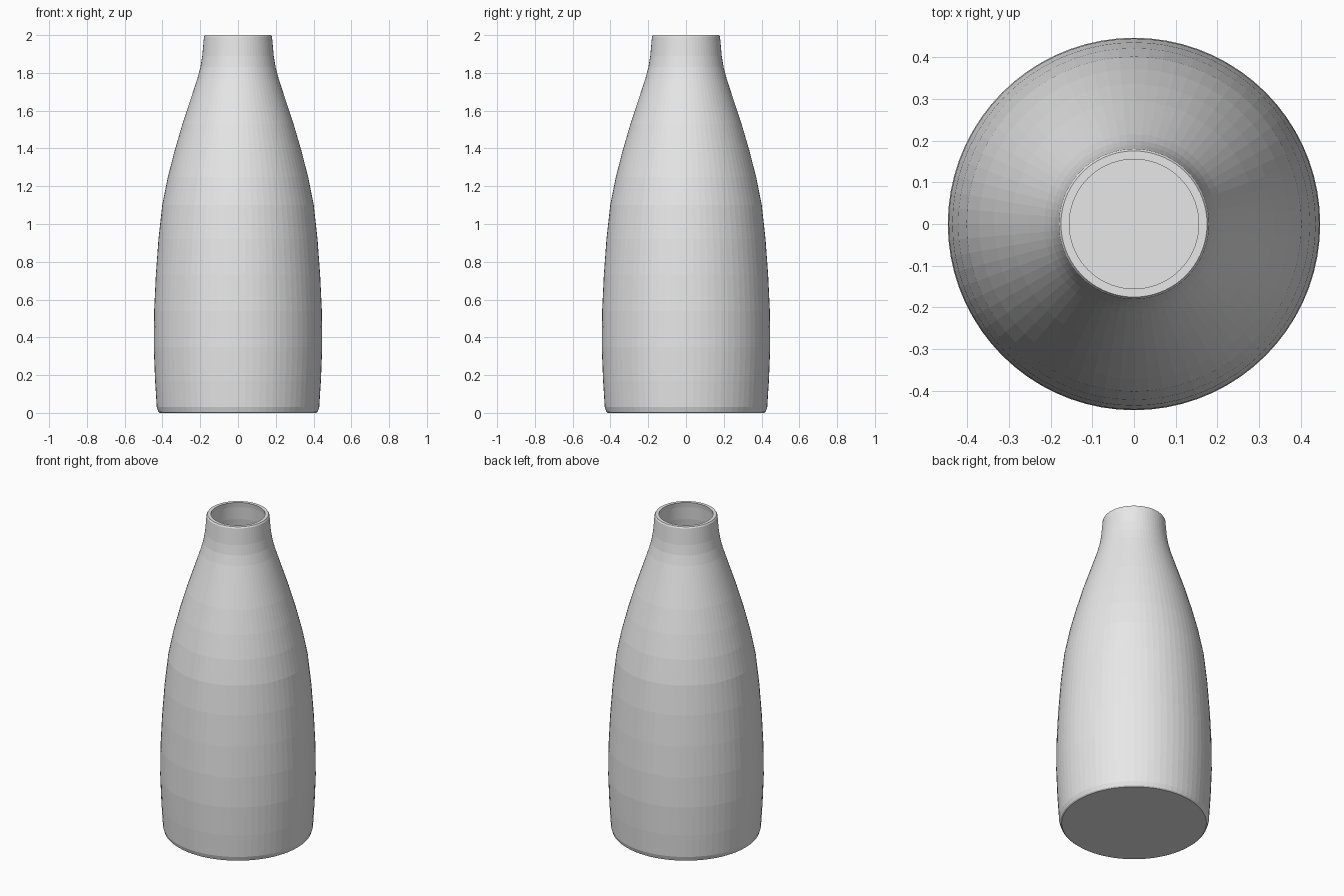
import bpy
import bmesh
from math import cos, sin, tau

cube = bpy.data.objects.get("Cube")
if cube:
    bpy.data.objects.remove(cube, do_unlink=True)

SIDES = 72
WALL = 0.022

grey = bpy.data.materials.new("light grey")
grey.use_nodes = True
colour = (0.8, 0.8, 0.8, 1)
grey.diffuse_color = colour
grey.node_tree.nodes["Principled BSDF"].inputs["Base Color"].default_value = colour

# Outer outline from base edge to lip, as (radius, height)
outer = [(0.415, 0), (0.422, 0.006), (0.43, 0.03), (0.439, 0.17), (0.446, 0.35),
         (0.444, 0.54), (0.435, 0.73), (0.421, 0.92), (0.401, 1.10),
         (0.371, 1.25), (0.335, 1.39), (0.294, 1.53), (0.251, 1.66),
         (0.215, 1.77), (0.199, 1.83), (0.189, 1.89), (0.182, 1.97),
         (0.18, 1.992), (0.175, 2)]

# Inner wall runs back down from the lip to the inside floor
inner = [(0.155, 2)] + [(r - WALL, z) for r, z in reversed(outer[3:-2])]
inner.append((0.40, 0.03))


def lathe(name, profile):
    """Spin a profile round z and close both ends with flat discs."""
    bm = bmesh.new()
    rings = [[bm.verts.new((r * cos(tau * i / SIDES), r * sin(tau * i / SIDES), z))
              for i in range(SIDES)] for r, z in profile]
    for low, high in zip(rings, rings[1:]):
        for i in range(SIDES):
            j = (i + 1) % SIDES
            bm.faces.new((low[i], low[j], high[j], high[i]))
    bm.faces.new(list(reversed(rings[0])))
    bm.faces.new(rings[-1])
    mesh = bpy.data.meshes.new(name)
    bm.to_mesh(mesh)
    bm.free()
    mesh.materials.append(grey)
    obj = bpy.data.objects.new(name, mesh)
    bpy.context.collection.objects.link(obj)
    return obj


# Hollow bottle: base, body, neck, lip and inside in one closed surface
lathe("bottle", outer + inner)
